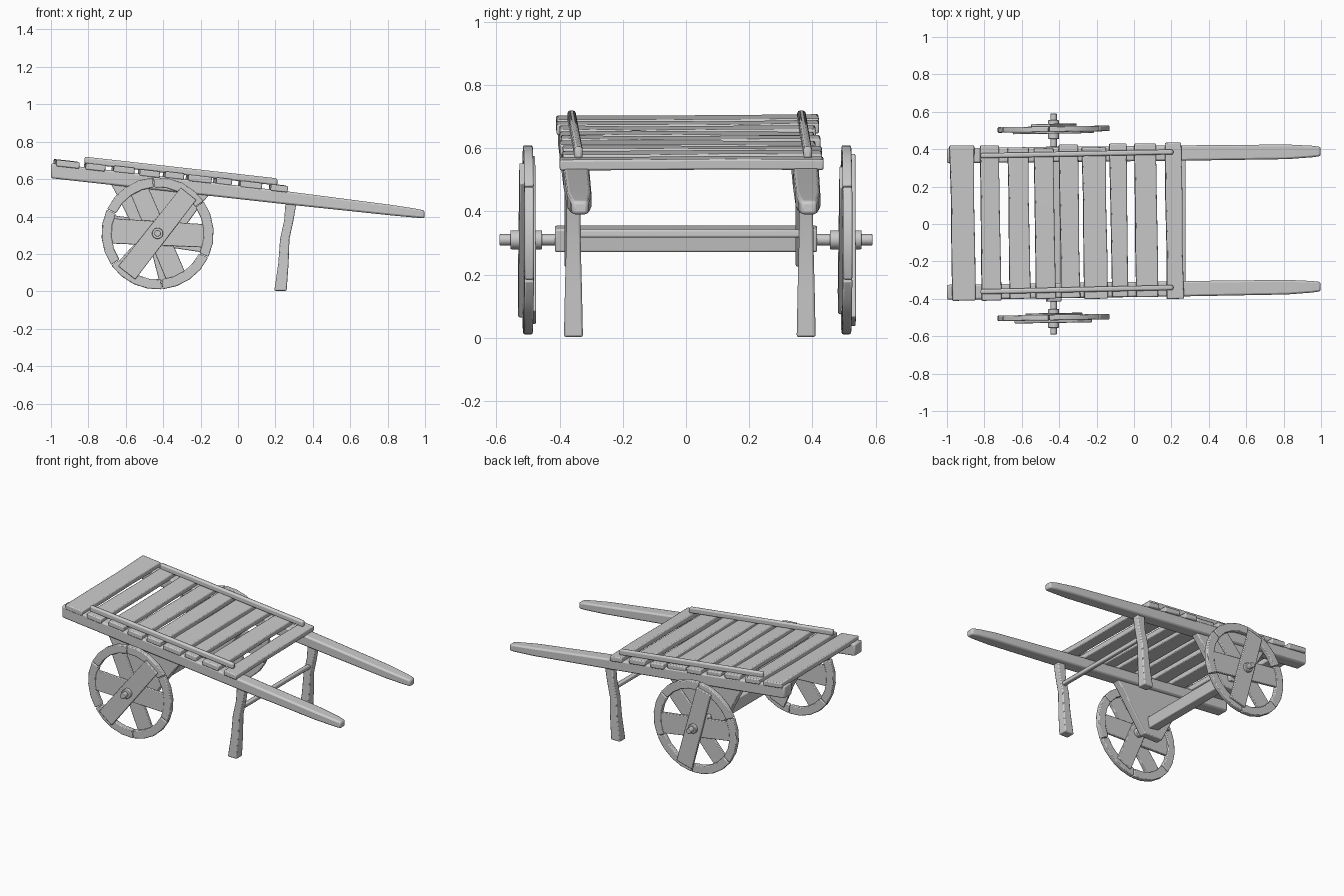
import bpy, bmesh, math, random
from mathutils import Matrix, Vector

random.seed(4)
if "Cube" in bpy.data.objects:
    bpy.data.objects.remove(bpy.data.objects["Cube"])

GREY = (0.6, 0.6, 0.6, 1)
wood = bpy.data.materials.new("grey_wood")
wood.use_nodes = True
wood.diffuse_color = GREY
wood.node_tree.nodes["Principled BSDF"].inputs["Base Color"].default_value = GREY

SLOPE = math.atan(0.114)    # fall of the bed towards the handles
YAW = 0.015                 # slight skew of the bed


def finish(name, bm, bevel=0.006, matrix=Matrix()):
    bmesh.ops.recalc_face_normals(bm, faces=bm.faces)
    mesh = bpy.data.meshes.new(name)
    bm.to_mesh(mesh)
    bm.free()
    mesh.transform(matrix)
    mesh.materials.append(wood)
    obj = bpy.data.objects.new(name, mesh)
    bpy.context.collection.objects.link(obj)
    if bevel:
        mod = obj.modifiers.new("worn_edges", "BEVEL")
        mod.width = bevel
        mod.segments = 2
        mod.limit_method = "ANGLE"
        mod.angle_limit = math.radians(40)
    bpy.ops.object.select_all(action="DESELECT")
    obj.select_set(True)
    bpy.context.view_layer.objects.active = obj
    bpy.ops.object.shade_smooth_by_angle(angle=math.radians(35))
    return obj


def loft(name, sections, u, v, bevel=0.006, matrix=Matrix()):
    """Skin rectangles (centre, width along u, height along v)."""
    bm = bmesh.new()
    u, v = Vector(u), Vector(v)
    rings = []
    for centre, w, h in sections:
        c = Vector(centre)
        rings.append([bm.verts.new(c + u * (a * w / 2) + v * (b * h / 2))
                      for a, b in ((-1, -1), (1, -1), (1, 1), (-1, 1))])
    for r, s in zip(rings, rings[1:]):
        for i in range(4):
            j = (i + 1) % 4
            bm.faces.new((r[i], r[j], s[j], s[i]))
    bm.faces.new(rings[0])
    bm.faces.new(rings[-1])
    return finish(name, bm, bevel, matrix)


def rod(name, y0, y1, radius, x, z, sides=14):
    """Cylinder lying along y."""
    bm = bmesh.new()
    bmesh.ops.create_cone(bm, cap_ends=True, segments=sides, radius1=radius,
                          radius2=radius, depth=abs(y1 - y0))
    m = Matrix.Translation((x, (y0 + y1) / 2, z)) @ Matrix.Rotation(math.pi / 2, 4, "X")
    return finish(name, bm, 0.003, m)


X, Y, Z = (1, 0, 0), (0, 1, 0), (0, 0, 1)

# Long side beams that become the handles
for side, ya, yb in (("right", -0.365, -0.335), ("left", 0.365, 0.388)):
    prof = ((-1, 0.645, 0.08, 0.08), (0.25, 0.501, 0.082, 0.07),
            (0.82, 0.434, 0.078, 0.056), (0.95, 0.418, 0.062, 0.048),
            (0.998, 0.411, 0.05, 0.042))
    loft(side + "_beam", [((x, ya + (yb - ya) * (x + 1) / 2, z), w, h)
                          for x, z, w, h in prof], Y, Z, 0.01)


# Bed planks: x range, y range
def bed_z(x):
    return 0.553 - 0.114 * (x - 0.215)


planks = ((-0.98, -0.85, -0.41, 0.42), (-0.82, -0.715, -0.41, 0.42),
          (-0.67, -0.56, -0.40, 0.41), (-0.53, -0.425, -0.40, 0.405),
          (-0.395, -0.295, -0.395, 0.425), (-0.273, -0.145, -0.40, 0.41),
          (-0.125, -0.035, -0.39, 0.43), (0.005, 0.125, -0.39, 0.43),
          (0.17, 0.26, -0.40, 0.435))
for n, (x0, x1, y0, y1) in enumerate(planks):
    secs = []
    for t in (0, 0.3, 0.65, 1):
        wide = (x1 - x0) * random.uniform(0.93, 1.03)
        lift = random.uniform(-0.003, 0.003)
        secs.append(((0, y0 + (y1 - y0) * t, lift), wide, 0.034))
    xc = (x0 + x1) / 2
    m = (Matrix.Translation((xc, 0, bed_z(xc))) @ Matrix.Rotation(YAW, 4, "Z")
         @ Matrix.Rotation(SLOPE, 4, "Y"))
    loft("bed_plank_%d" % (n + 1), secs, X, Z, 0.006, m)

# Thin rails on top of the planks
for side, ya, yb in (("right", -0.362, -0.34), ("left", 0.365, 0.385)):
    loft(side + "_top_rail", [((-0.82, ya, 0.701), 0.027, 0.038),
                              ((0.21, yb, 0.585), 0.027, 0.038)], Y, Z, 0.009)

# Legs and the bar between them
for side, y in (("right", -0.356), ("left", 0.38)):
    loft(side + "_leg", [((x, y, z), w, d) for x, z, w, d in (
        (0.285, 0.49, 0.06, 0.044), (0.272, 0.38, 0.05, 0.044),
        (0.25, 0.28, 0.05, 0.047), (0.243, 0.15, 0.055, 0.054),
        (0.227, 0.003, 0.066, 0.06))], X, Y, 0.006)
loft("leg_crossbar", [((0.263, -0.36, 0.33), 0.026, 0.026),
                      ((0.263, 0.385, 0.33), 0.026, 0.026)], X, Z, 0.006)

# Axle, its timber and the tapered brackets that hold it under the beams
AX, AZ = -0.43, 0.31
rod("axle", -0.59, 0.59, 0.018, AX, AZ)
loft("axle_timber", [((0, -0.415, 0), 0.074, 0.074), ((0, 0.415, 0), 0.074, 0.074)],
     X, Z, 0.006,
     Matrix.Translation((AX, 0, AZ + 0.003)) @ Matrix.Rotation(0.17, 4, "Y"))
for side, y in (("right", -0.36), ("left", 0.372)):
    bm = bmesh.new()
    outline = ((-0.68, 0.575), (-0.65, 0.52), (-0.50, 0.225), (-0.37, 0.225),
               (-0.19, 0.475), (-0.15, 0.52))
    face = bm.faces.new([bm.verts.new((x, y - 0.025, z)) for x, z in outline])
    ext = bmesh.ops.extrude_face_region(bm, geom=[face])["geom"]
    bmesh.ops.translate(bm, vec=(0, 0.05, 0),
                        verts=[g for g in ext if isinstance(g, bmesh.types.BMVert)])
    finish(side + "_axle_bracket", bm)


# Wheels: six rim blocks and three crossed boards each
def rim_block(name, start, sweep, matrix, steps=4):
    secs = bmesh.new()
    rings = []
    for i in range(steps + 1):
        a = start + sweep * i / steps
        rings.append([secs.verts.new((r * math.cos(a), y, r * math.sin(a)))
                      for r, y in ((0.247, -0.015), (0.3, -0.015),
                                   (0.3, 0.015), (0.247, 0.015))])
    for r, s in zip(rings, rings[1:]):
        for i in range(4):
            j = (i + 1) % 4
            secs.faces.new((r[i], r[j], s[j], s[i]))
    secs.faces.new(rings[0])
    secs.faces.new(rings[-1])
    finish(name, secs, 0.005, matrix)


for side, s, y, angles in (("right", -1, -0.5, (52, -3, 113)),
                           ("left", 1, 0.507, (105, 172, 48))):
    place = Matrix.Translation((AX, y, AZ)) @ Matrix.Rotation(YAW, 4, "Z")
    for k in range(6):
        rim_block("%s_rim_block_%d" % (side, k + 1),
                  math.radians(35 + 60 * k), math.radians(59.2), place)
    for k, (deg, off, wide) in enumerate(zip(angles, (0.02, 0.002, -0.015),
                                             (0.115, 0.135, 0.11))):
        reach = 0.268
        m = (place @ Matrix.Translation((0, s * off, 0))
             @ Matrix.Rotation(-math.radians(deg), 4, "Y"))
        loft("%s_wheel_board_%d" % (side, k + 1),
             [((-reach, 0, 0), 0.018, wide), ((reach, 0, 0), 0.018, wide * 0.92)],
             Y, Z, 0.004, m)
    rod(side + "_outer_collar", s * 0.525, s * 0.555, 0.03, AX, AZ)
    rod(side + "_inner_collar", s * 0.455, s * 0.485, 0.03, AX, AZ)
